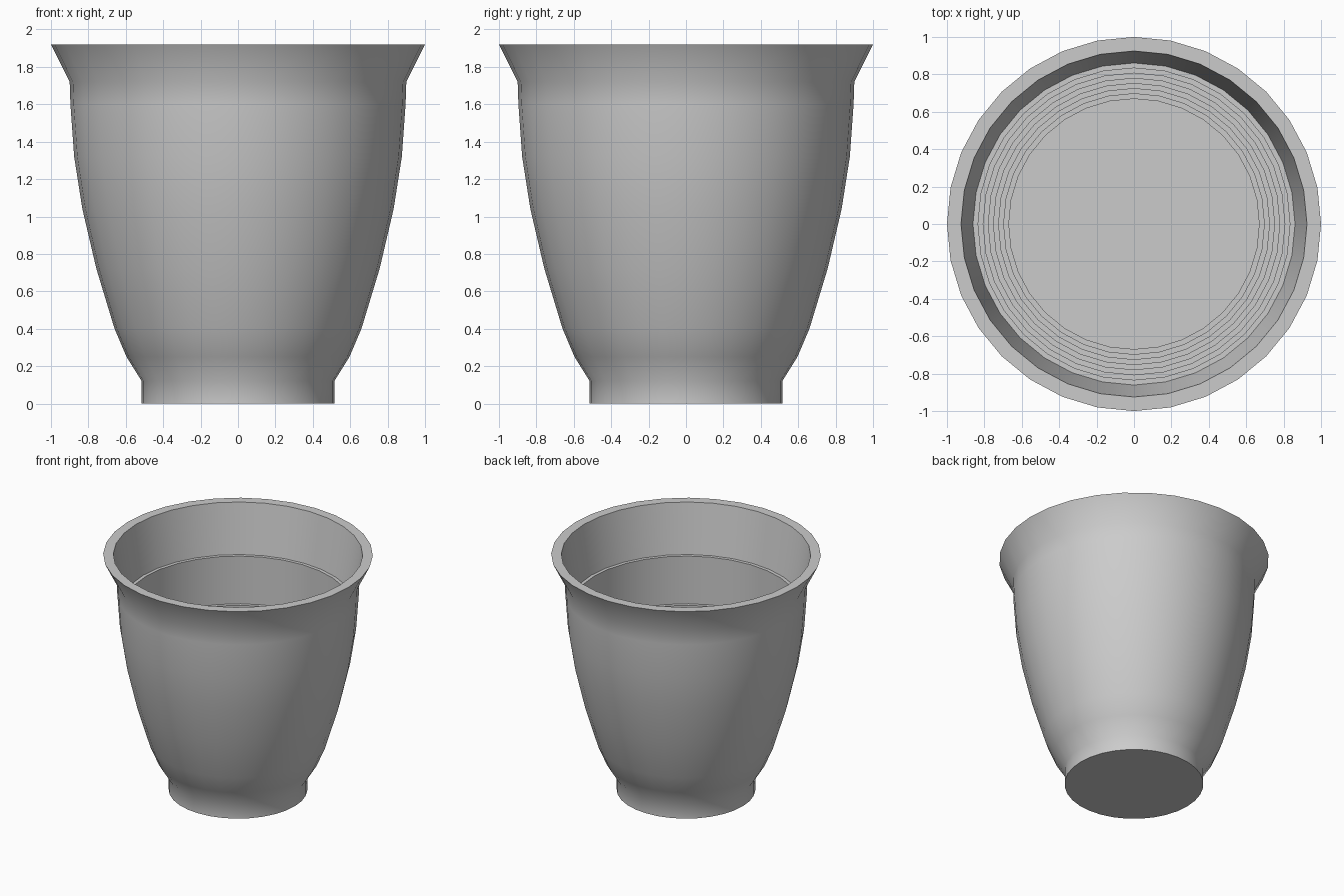
import bpy
import math
import bmesh

default = bpy.data.objects.get("Cube")
if default:
    bpy.data.objects.remove(default, do_unlink=True)

SIDES = 32

# One plain grey for the whole cup
grey = bpy.data.materials.new("plain grey")
grey.use_nodes = True
colour = (0.6, 0.6, 0.6, 1)
grey.diffuse_color = colour
grey.node_tree.nodes["Principled BSDF"].inputs["Base Color"].default_value = colour

# Outer wall: straight foot, swelling body, flared lip (radius, height)
outer = [(0.515, 0), (0.515, 0.12), (0.596, 0.25), (0.66, 0.4), (0.757, 0.72),
         (0.832, 1.04), (0.876, 1.32), (0.896, 1.6), (0.9, 1.72), (1, 1.92)]

# Inner wall: tapered mouth, then terraces stepping down to the floor
inner = [(0.925, 1.92), (0.861, 1.52)]
radius, tread = 0.861, 0.0274
for height, below in zip((1.52, 1.13, 0.98, 0.86, 0.73, 0.63, 0.54, 0.46),
                         (1.13, 0.98, 0.86, 0.73, 0.63, 0.54, 0.46, None)):
    radius -= tread
    inner.append((radius, height))
    if below is not None:
        inner.append((radius, below))


def lathe(name, profile):
    """Revolve a profile around z and cap both ends."""
    bm = bmesh.new()
    rings = []
    for r, z in profile:
        angles = [math.tau * i / SIDES for i in range(SIDES)]
        rings.append([bm.verts.new((r * math.cos(a), r * math.sin(a), z)) for a in angles])
    for low, high in zip(rings, rings[1:]):
        for i in range(SIDES):
            j = (i + 1) % SIDES
            bm.faces.new((low[i], low[j], high[j], high[i]))
    bm.faces.new(rings[0][::-1])
    bm.faces.new(rings[-1])
    bmesh.ops.recalc_face_normals(bm, faces=bm.faces)
    mesh = bpy.data.meshes.new(name)
    bm.to_mesh(mesh)
    bm.free()
    mesh.materials.append(grey)
    obj = bpy.data.objects.new(name, mesh)
    bpy.context.collection.objects.link(obj)
    return obj


cup = lathe("cup", outer + inner)
bpy.ops.object.select_all(action="DESELECT")
cup.select_set(True)
bpy.context.view_layer.objects.active = cup
bpy.ops.object.shade_smooth_by_angle(angle=math.radians(40))
